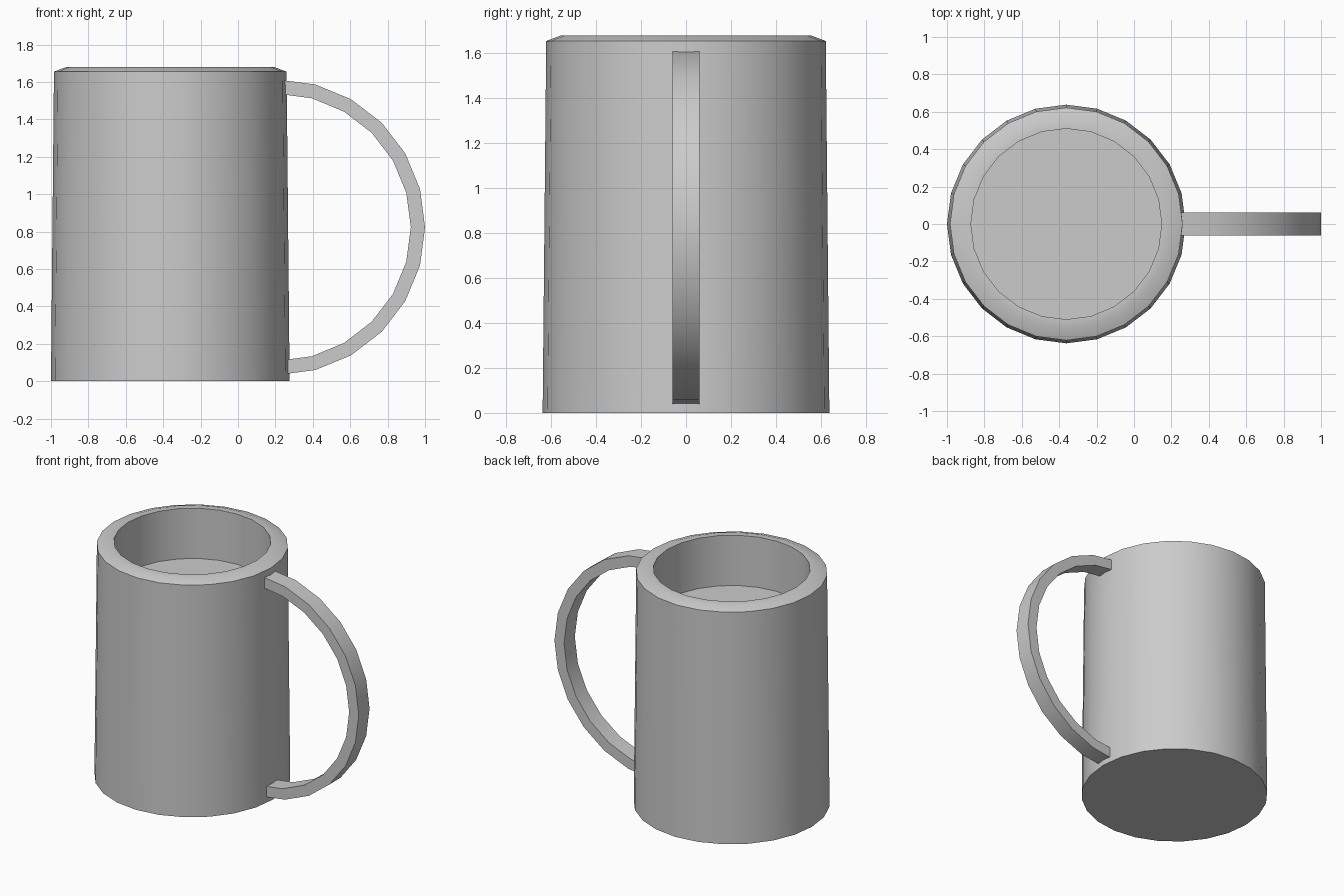
import bpy
import bmesh
from math import sin, cos, pi

SIDES = 24
CUP_X = -0.362

cube = bpy.data.objects.get("Cube")
if cube:
    bpy.data.objects.remove(cube, do_unlink=True)

grey = bpy.data.materials.new("plain_grey")
grey.use_nodes = True
grey.diffuse_color = (0.6, 0.6, 0.6, 1)
grey.node_tree.nodes["Principled BSDF"].inputs["Base Color"].default_value = (0.6, 0.6, 0.6, 1)


def finish(name, bm):
    """Turn a bmesh into a smooth-shaded object with crisp edges."""
    bmesh.ops.recalc_face_normals(bm, faces=bm.faces)
    mesh = bpy.data.meshes.new(name)
    bm.to_mesh(mesh)
    bm.free()
    mesh.materials.append(grey)
    obj = bpy.data.objects.new(name, mesh)
    bpy.context.collection.objects.link(obj)
    bpy.ops.object.select_all(action="DESELECT")
    obj.select_set(True)
    bpy.context.view_layer.objects.active = obj
    bpy.ops.object.shade_smooth_by_angle(angle=pi / 6)
    return obj


def loft(name, rings):
    """Skin a list of equal point rings and cap both ends."""
    bm = bmesh.new()
    loops = [[bm.verts.new(p) for p in ring] for ring in rings]
    for low, high in zip(loops, loops[1:]):
        count = len(low)
        for i in range(count):
            j = (i + 1) % count
            bm.faces.new((low[i], low[j], high[j], high[i]))
    bm.faces.new(loops[0])
    bm.faces.new(loops[-1])
    return finish(name, bm)


# Cup: tapered wall, bevelled rim, shallow inside ending in a flat floor
profile = [(0.638, 0), (0.622, 1.655), (0.555, 1.68), (0.51, 1.68), (0.51, 1.32)]
steps = [2 * pi * i / SIDES for i in range(SIDES)]
loft("cup", [[(CUP_X + r * cos(a), r * sin(a), z) for a in steps] for r, z in profile])

# Handle: half ring of rectangular section, its ends sunk into the wall
section = [(0.714, -0.061), (0.79, -0.061), (0.79, 0.061), (0.714, 0.061)]
bends = [pi * i / 12 for i in range(13)]
loft("handle", [[(0.21 + r * sin(a), y, 0.823 + r * cos(a)) for r, y in section]
                for a in bends])
